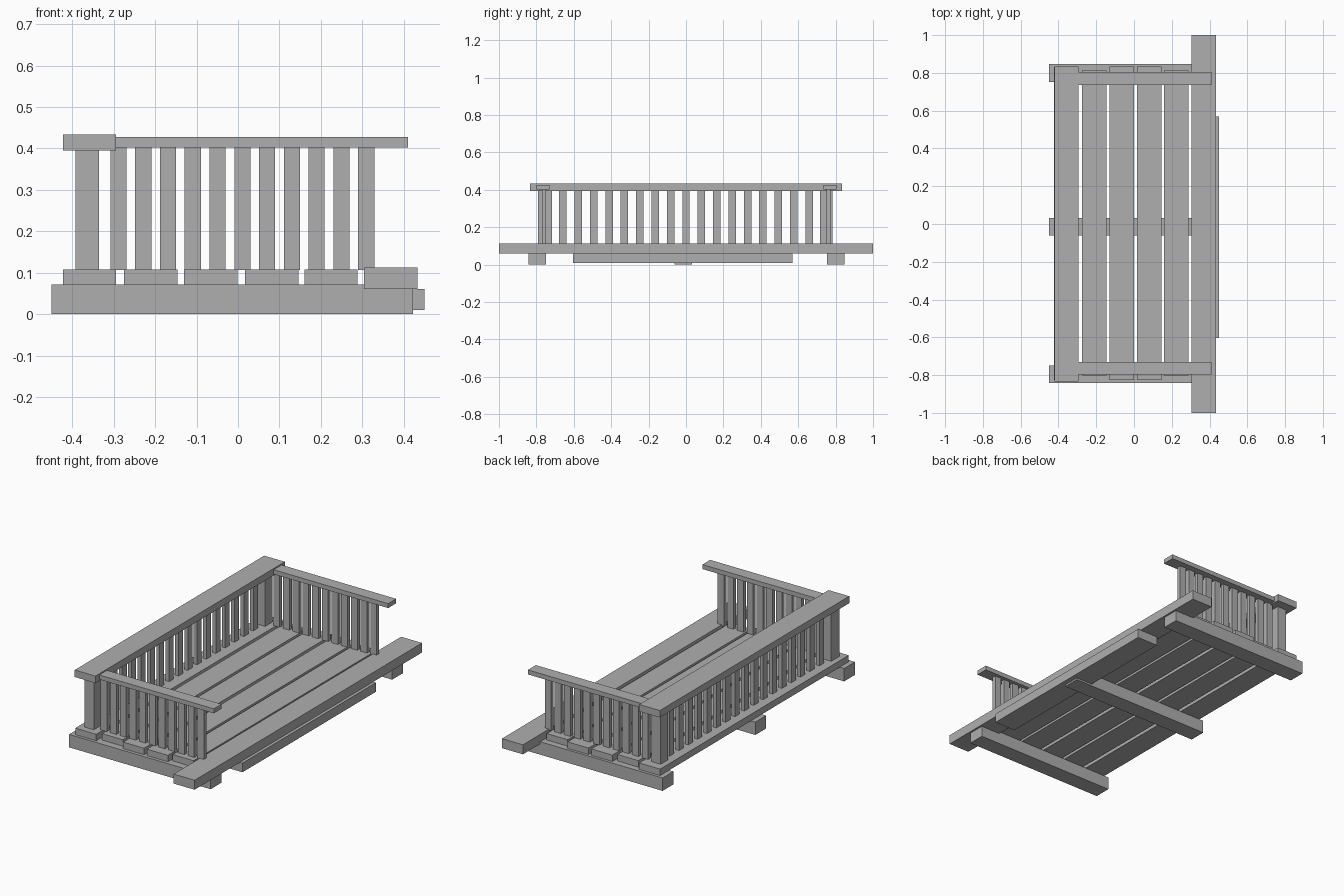
import bpy, bmesh
from mathutils import Vector

if "Cube" in bpy.data.objects:
    bpy.data.objects.remove(bpy.data.objects["Cube"])

grey = bpy.data.materials.new("dark_grey")
grey.diffuse_color = (0.43, 0.43, 0.43, 1)
grey.use_nodes = True
grey.node_tree.nodes["Principled BSDF"].inputs["Base Color"].default_value = grey.diffuse_color


def box(name, *boxes):
    """One object made of boxes, each given as (x0, x1, y0, y1, z0, z1)."""
    bm = bmesh.new()
    for x0, x1, y0, y1, z0, z1 in boxes:
        size = Vector((x1 - x0, y1 - y0, z1 - z0))
        mid = Vector((x0 + x1, y0 + y1, z0 + z1)) / 2
        for v in bmesh.ops.create_cube(bm, size=1)["verts"]:
            v.co = v.co * size + mid
    mesh = bpy.data.meshes.new(name)
    bm.to_mesh(mesh)
    bm.free()
    mesh.materials.append(grey)
    obj = bpy.data.objects.new(name, mesh)
    bpy.context.collection.objects.link(obj)
    return obj


# Joists under the deck
for name, y0, y1 in (("front_joist", -0.843, -0.748),
                     ("middle_joist", -0.062, 0.033),
                     ("back_joist", 0.753, 0.848)):
    box(name, (-0.45, 0.422, y0, y1, 0, 0.072))

# Deck planks, slightly uneven in length
planks = ((-0.423, -0.827, 0.832), (-0.275, -0.803, 0.812), (-0.13, -0.825, 0.833),
          (0.017, -0.825, 0.833), (0.16, -0.803, 0.812))
for i, (x, y0, y1) in enumerate(planks):
    box(f"deck_plank_{i + 1}", (x, x + 0.129, y0, y1, 0.071, 0.108))

# Long edge board and the step below it
box("edge_board", (0.304, 0.433, -1, 1, 0.06, 0.113))
box("step_board", (0.32, 0.45, -0.603, 0.57, 0.01, 0.061))

# Hand rails
box("long_rail", (-0.422, -0.295, -0.833, 0.833, 0.395, 0.434))
box("front_side_rail", (-0.30, 0.41, -0.798, -0.73, 0.402, 0.427))
box("back_side_rail", (-0.30, 0.41, 0.735, 0.805, 0.402, 0.427))

# Thick corner posts
box("corner_posts", (-0.392, -0.335, -0.79, -0.717, 0.107, 0.397),
    (-0.392, -0.335, 0.717, 0.783, 0.107, 0.397))

# Thin slats under the long rail
box("long_slats", *[(-0.374, -0.353, 0.0823 * k - 0.02, 0.0823 * k + 0.02, 0.107, 0.397)
                    for k in range(-8, 9)])

# Thin slats under the side rails
for name, y0, y1 in (("front_slats", -0.77, -0.748), ("back_slats", 0.75, 0.772)):
    box(name, *[(-0.308 + 0.0598 * i, -0.269 + 0.0598 * i, y0, y1, 0.107, 0.404)
                for i in range(11)])
